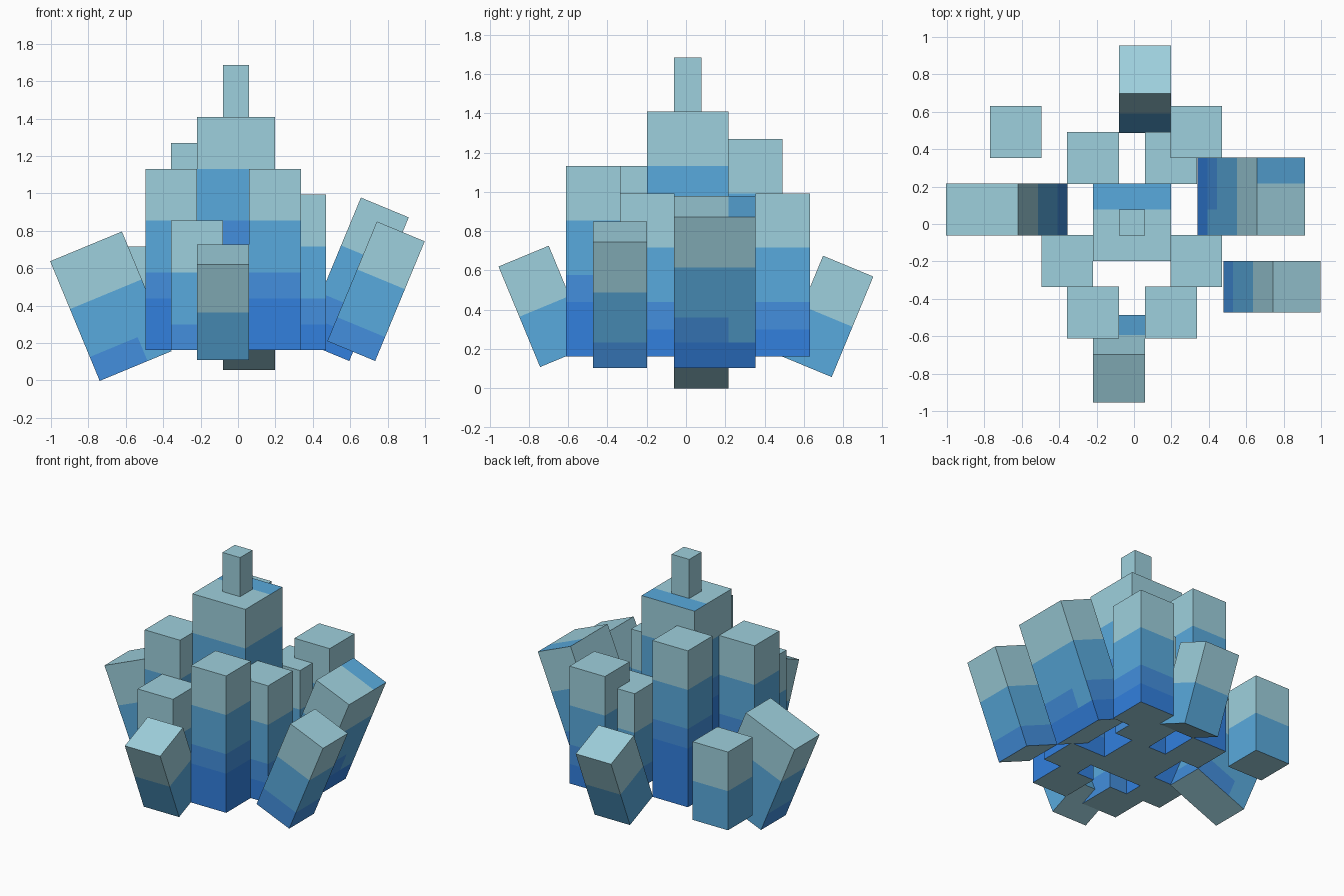
import bpy
import bmesh
import math
from mathutils import Matrix, Vector

cube = bpy.data.objects.get("Cube")
if cube:
    bpy.data.objects.remove(cube, do_unlink=True)

U = 0.1385      # side of one block unit
BASE = 0.162    # underside of the upright columns
LEAN = math.radians(22.5)
UP = Vector((0, 0, 1))


def linear(channel):
    c = channel / 255
    return c / 12.92 if c < 0.04045 else ((c + 0.055) / 1.055) ** 2.4


def make_material(name, rgb):
    mat = bpy.data.materials.new(name)
    mat.use_nodes = True
    colour = [linear(c) for c in rgb] + [1.0]
    mat.diffuse_color = colour
    bsdf = mat.node_tree.nodes["Principled BSDF"]
    bsdf.inputs["Base Color"].default_value = colour
    bsdf.inputs["Roughness"].default_value = 0.8
    return mat


MATERIALS = [
    make_material("pale_teal", (158, 208, 221)),
    make_material("sky_blue", (89, 170, 221)),
    make_material("mid_blue", (67, 143, 221)),
    make_material("deep_blue", (50, 128, 222)),
]
TEAL, SKY, MID, DEEP = range(4)


def face_colour(face, size):
    """Colour bands run down from the top; the odd third column skips a band."""
    n, c = face.normal, face.calc_center_median() / U
    if n.z < -0.5:
        return TEAL
    if n.z > 0.5:
        return SKY if size[1] == 3 and c.y > 0.5 else TEAL
    depth = size[2] / 2 - c.z
    if depth < 2:
        return TEAL
    if depth < 4:
        return SKY
    if depth < 5:
        return SKY if c.dot(UP.cross(n)) > 0.5 else MID
    return DEEP


def cut(bm, co, no):
    bmesh.ops.bisect_plane(bm, geom=bm.verts[:] + bm.edges[:] + bm.faces[:],
                           plane_co=co, plane_no=no)


def crystal(name, size, centre, axis="X", angle=0.0):
    """Box of size units, cut into colour bands, leaned about its centre."""
    bm = bmesh.new()
    bmesh.ops.create_cube(bm, size=U)
    bmesh.ops.scale(bm, vec=size, verts=bm.verts)
    for depth in (2, 4, 5):
        if depth < size[2]:
            cut(bm, UP * (size[2] / 2 - depth) * U, UP)
    for i in (0, 1):
        if size[i] == 3:
            side = Vector((1 - i, i, 0))
            for s in (-0.5, 0.5):
                cut(bm, side * s * U, side)
    bm.normal_update()
    for face in bm.faces:
        face.material_index = face_colour(face, size)
    bm.transform(Matrix.Translation(centre) @ Matrix.Rotation(angle, 4, axis))
    mesh = bpy.data.meshes.new(name)
    bm.to_mesh(mesh)
    bm.free()
    for mat in MATERIALS:
        mesh.materials.append(mat)
    bpy.context.collection.objects.link(bpy.data.objects.new(name, mesh))


def column(name, x, y, height, width=2, base=BASE):
    crystal(name, (width, width, height), (x, y, base + height * U / 2))


# Central tower and spire
column("central_tower", -0.011, 0.009, 9, width=3)
column("spire", -0.011, 0.009, 2, width=1, base=BASE + 9 * U)

# Upright columns around the tower
column("back_right_column", -0.22, 0.353, 8)
column("back_left_inner_column", 0.197, 0.353, 5)
column("back_left_outer_column", 0.333, 0.492, 6)
column("right_column", -0.357, -0.198, 7)
column("left_column", 0.333, -0.198, 6)
column("front_right_column", -0.22, -0.473, 5)
column("front_left_column", 0.197, -0.473, 7)
column("outlying_column", -0.632, 0.492, 4)

# Leaning crystals
crystal("front_leaning_crystal", (2, 2, 4), (-0.08, -0.721, 0.417), "X", LEAN)
crystal("back_leaning_crystal", (2, 2, 4), (0.058, 0.72, 0.366), "X", -LEAN)
crystal("right_leaning_crystal", (3, 2, 5), (-0.68, 0.078, 0.397), "Y", -LEAN)
crystal("left_leaning_crystal", (2, 3, 6), (0.626, 0.147, 0.541), "Y", LEAN)
crystal("front_left_leaning_crystal", (2, 2, 5), (0.738, -0.336, 0.477), "Y", LEAN)
